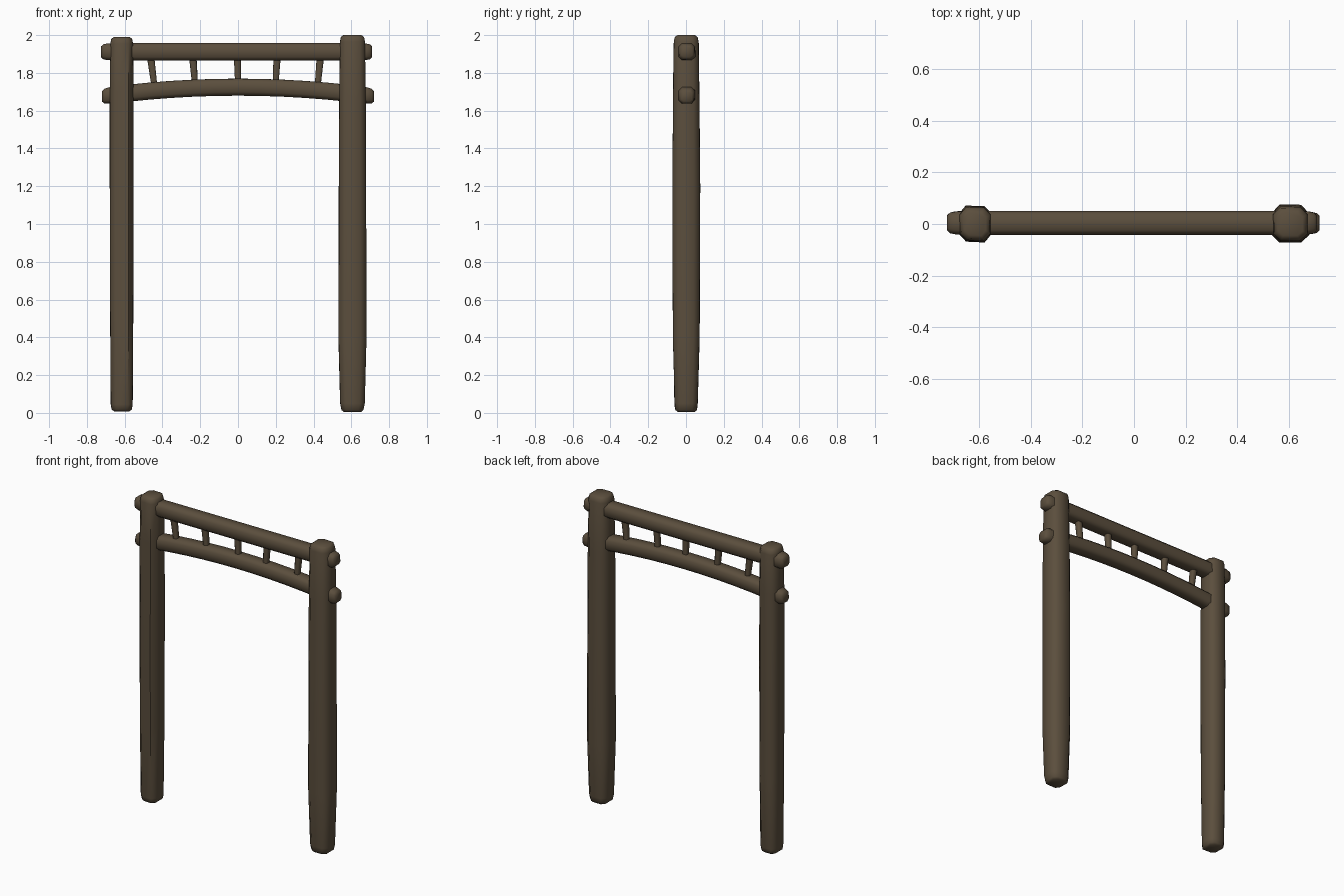
import bpy, bmesh, random
from mathutils import Vector

if "Cube" in bpy.data.objects:
    bpy.data.objects.remove(bpy.data.objects["Cube"])

random.seed(4)
wood = bpy.data.materials.new("dark_brown_wood")
wood.diffuse_color = (0.105, 0.077, 0.047, 1)
wood.use_nodes = True
wood.node_tree.nodes["Principled BSDF"].inputs["Base Color"].default_value = wood.diffuse_color


def timber(name, rings, u, v, corner=0.58, jitter=0.03):
    """Loft chamfered-square rings (centre, half width u, half width v)."""
    u, v = Vector(u), Vector(v)
    c = corner
    shape = [(1, -c), (1, c), (c, 1), (-c, 1), (-1, c), (-1, -c), (-c, -1), (c, -1)]
    # one wobble per corner keeps the long edges straight, hewn by hand
    shape = [(a * (1 + random.uniform(-jitter, jitter)),
              b * (1 + random.uniform(-jitter, jitter))) for a, b in shape]
    bm = bmesh.new()
    loops = []
    for centre, hu, hv in rings:
        loops.append([bm.verts.new(Vector(centre) + u * a * hu + v * b * hv) for a, b in shape])
    for lo, hi in zip(loops, loops[1:]):
        for i in range(8):
            j = (i + 1) % 8
            bm.faces.new((lo[i], lo[j], hi[j], hi[i]))
    bm.faces.new(loops[0])
    bm.faces.new(loops[-1])
    bmesh.ops.recalc_face_normals(bm, faces=bm.faces)
    me = bpy.data.meshes.new(name)
    bm.to_mesh(me)
    bm.free()
    me.materials.append(wood)
    ob = bpy.data.objects.new(name, me)
    bpy.context.collection.objects.link(ob)
    bpy.context.view_layer.objects.active = ob
    ob.select_set(True)
    bpy.ops.object.shade_smooth_by_angle(angle=0.9)
    ob.select_set(False)
    return ob


X, Y, Z = (1, 0, 0), (0, 1, 0), (0, 0, 1)

# Upright posts, slightly swollen in the middle with rounded ends
timber("left_post", [((-0.615, 0, z), a, b) for z, a, b in (
    (0.008, 0.040, 0.043), (0.018, 0.053, 0.056), (0.045, 0.058, 0.060), (0.5, 0.061, 0.068),
    (1.2, 0.063, 0.070), (1.7, 0.063, 0.067), (1.955, 0.060, 0.064),
    (1.980, 0.055, 0.058), (1.990, 0.041, 0.044))], X, Y)
timber("right_post", [((0.606, 0, z), a, b) for z, a, b in (
    (0.005, 0.045, 0.045), (0.015, 0.057, 0.057), (0.05, 0.064, 0.061), (0.4, 0.073, 0.071),
    (1.2, 0.071, 0.074), (1.65, 0.069, 0.070), (1.965, 0.065, 0.066),
    (1.990, 0.060, 0.060), (2.0, 0.047, 0.046))], X, Y)


# Cross beams passing through both posts, with rounded protruding ends
def beam(name, x0, x1, height, half):
    rings = []
    n = 10
    xs = [x0, x0 + 0.012, x0 + 0.035]
    xs += [-0.6 + 1.2 * i / n for i in range(n + 1)]
    xs += [x1 - 0.035, x1 - 0.012, x1]
    for i, x in enumerate(xs):
        k = {0: 0.62, 1: 0.86}.get(min(i, len(xs) - 1 - i), 0.96 if abs(x) > 0.62 else 1)
        rings.append(((x, 0.004, height(x)), half * k, half * k))
    return timber(name, rings, Y, Z)


def arch(x):
    return 1.725 - 0.045 * (x / 0.69) ** 2


beam("top_beam", -0.725, 0.71, lambda x: 1.911, 0.046)
beam("arched_beam", -0.72, 0.72, arch, 0.045)

# Short spindles between the beams, fanning outwards
for i, (xb, xt) in enumerate(((-0.44, -0.465), (-0.226, -0.241), (0, -0.003),
                              (0.198, 0.208), (0.420, 0.438))):
    timber(f"spindle_{i + 1}", [((xb, 0.003, arch(xb)), 0.015, 0.016),
                                ((xt, 0.003, 1.90), 0.020, 0.020)], X, Y)
